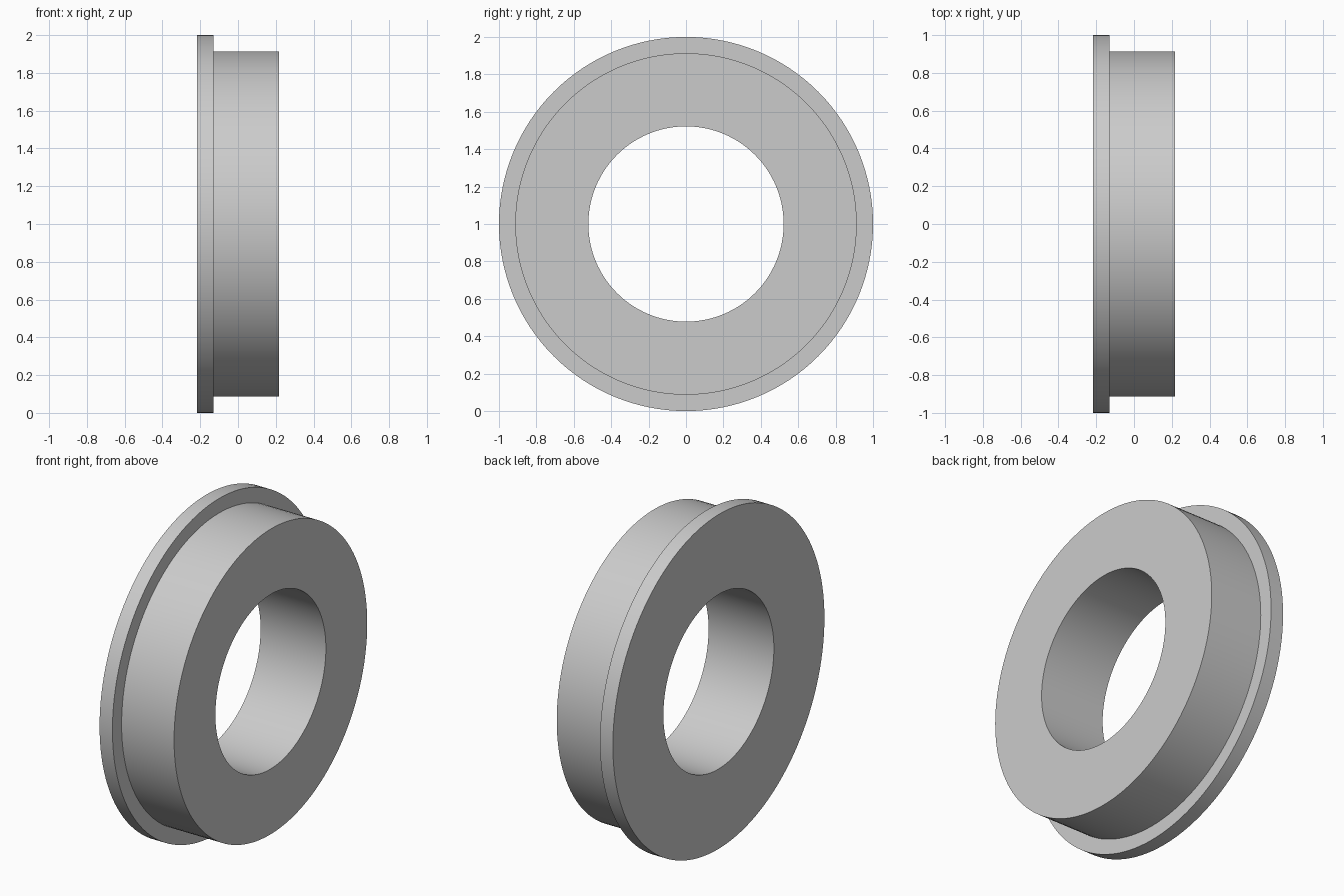
import bpy
import bmesh
import math
from mathutils import Vector

cube = bpy.data.objects.get("Cube")
if cube:
    bpy.data.objects.remove(cube, do_unlink=True)

SEGMENTS = 128
HOLE_R, BODY_R, FLANGE_R = 0.522, 0.913, 1.0
X_FLANGE, X_STEP, X_END = -0.216, -0.131, 0.216

# Plain grey material
grey = bpy.data.materials.new("plain_grey")
grey.use_nodes = True
colour = (0.6, 0.6, 0.6, 1)
grey.diffuse_color = colour
grey.node_tree.nodes["Principled BSDF"].inputs["Base Color"].default_value = colour

# Stepped cross-section: (position along axis, radius)
profile = [
    (X_FLANGE, HOLE_R), (X_FLANGE, FLANGE_R), (X_STEP, FLANGE_R),
    (X_STEP, BODY_R), (X_END, BODY_R), (X_END, HOLE_R),
]

# Revolve the closed section around the x axis
bm = bmesh.new()
verts = [bm.verts.new((x, 0, r)) for x, r in profile]
edges = [bm.edges.new((v, verts[(i + 1) % len(verts)])) for i, v in enumerate(verts)]
bmesh.ops.spin(bm, geom=verts + edges, cent=Vector(), axis=(1, 0, 0),
               angle=math.tau, steps=SEGMENTS, use_merge=False)
bmesh.ops.remove_doubles(bm, verts=bm.verts, dist=0.0001)
bmesh.ops.recalc_face_normals(bm, faces=bm.faces)
mesh = bpy.data.meshes.new("flanged_ring")
bm.to_mesh(mesh)
bm.free()
mesh.materials.append(grey)

# Flanged ring standing on the ground
ring = bpy.data.objects.new("flanged_ring", mesh)
ring.location.z = FLANGE_R
bpy.context.collection.objects.link(ring)
bpy.ops.object.select_all(action="DESELECT")
ring.select_set(True)
bpy.context.view_layer.objects.active = ring
bpy.ops.object.shade_smooth_by_angle(angle=math.radians(30))
